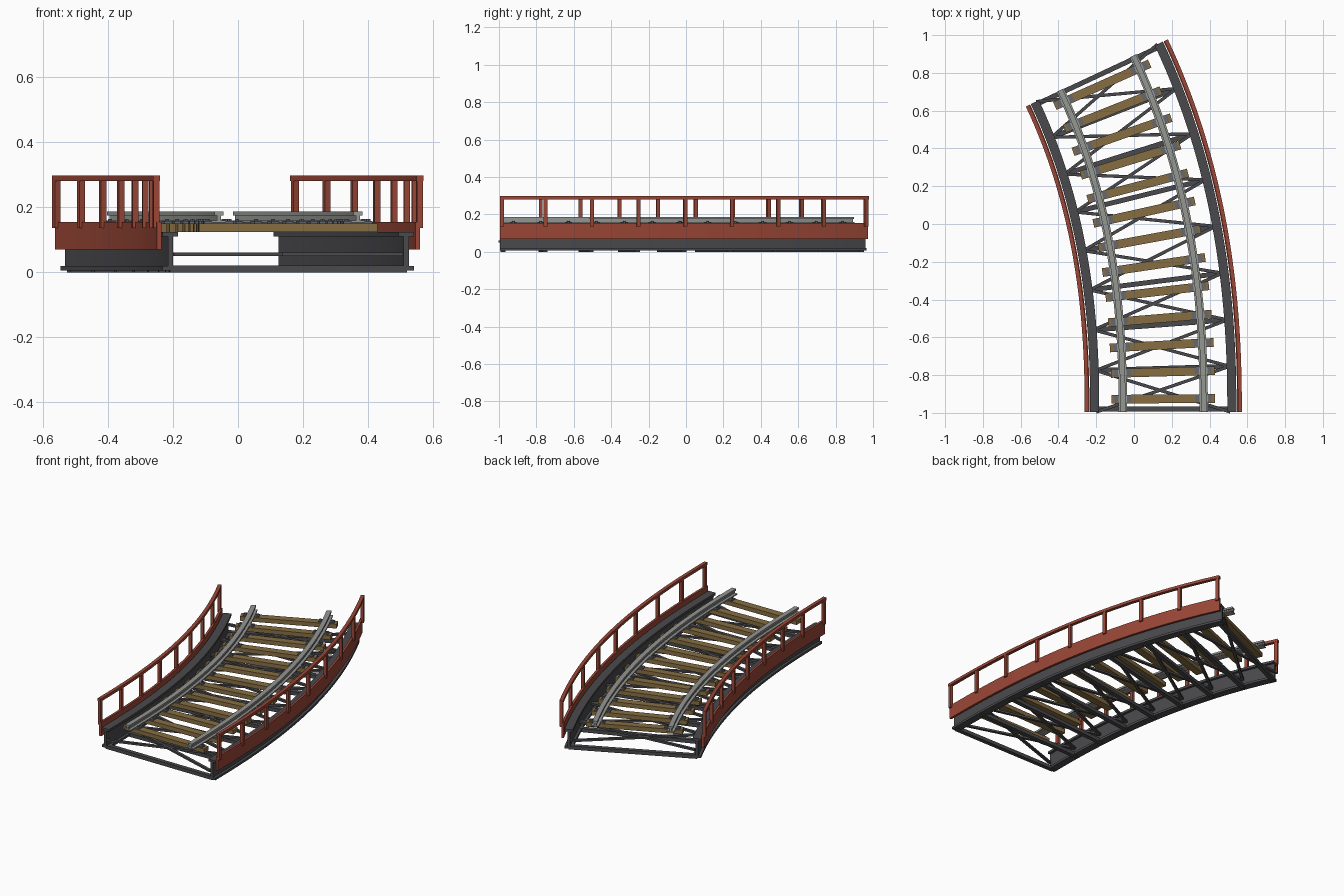
import bpy, bmesh, math
from mathutils import Vector, Matrix

if "Cube" in bpy.data.objects:
    bpy.data.objects.remove(bpy.data.objects["Cube"])

LENGTH, TURN, EASE = 1.845, math.radians(25.3), 1.28
START = Vector((0.155, -0.995, 0))


def material(name, rgb):
    m = bpy.data.materials.new(name)
    m.diffuse_color = (*rgb, 1)
    m.use_nodes = True
    m.node_tree.nodes["Principled BSDF"].inputs["Base Color"].default_value = m.diffuse_color
    return m


RED = material("red_paint", (0.32, 0.062, 0.037))
DARK = material("dark_steel", (0.068, 0.068, 0.074))
STEEL = material("rail_steel", (0.30, 0.31, 0.29))
WOOD = material("timber", (0.24, 0.155, 0.055))
CHAIR = material("chair_iron", (0.13, 0.14, 0.16))


def heading(u):
    return TURN * u ** EASE


# Centre line integrated from its heading
STEPS = 480
PATH = [START.copy()]
for k in range(STEPS):
    a = heading((k + 0.5) / STEPS)
    PATH.append(PATH[-1] + Vector((-math.sin(a), math.cos(a), 0)) * LENGTH / STEPS)


def place(u, offset, z):
    """Point at fraction u along the bridge, offset to the right, height z."""
    a = heading(u)
    p = PATH[round(u * STEPS)]
    return p + Vector((math.cos(a) * offset, math.sin(a) * offset, z))


def finish(bm, name, mat, smooth=False):
    bmesh.ops.recalc_face_normals(bm, faces=bm.faces)
    me = bpy.data.meshes.new(name)
    bm.to_mesh(me)
    bm.free()
    me.materials.append(mat)
    ob = bpy.data.objects.new(name, me)
    bpy.context.collection.objects.link(ob)
    if smooth:
        bpy.context.view_layer.objects.active = ob
        ob.select_set(True)
        bpy.ops.object.shade_smooth_by_angle(angle=math.radians(30))
        ob.select_set(False)


def sweep(name, profile, mat, n=32):
    """Sweep a closed (offset, z) profile along the curved centre line."""
    bm = bmesh.new()
    rings = [[bm.verts.new(place(i / n, o, z)) for o, z in profile] for i in range(n + 1)]
    m = len(profile)
    for r, s in zip(rings, rings[1:]):
        for j in range(m):
            bm.faces.new((r[j], r[(j + 1) % m], s[(j + 1) % m], s[j]))
    bm.faces.new(rings[0])
    bm.faces.new(rings[-1])
    finish(bm, name, mat, True)


def rect(x0, x1, z0, z1):
    return [(x0, z0), (x1, z0), (x1, z1), (x0, z1)]


def i_profile(c, foot, head, web, z0, z1, tf, th):
    """I-shaped section: half widths of foot, head and web, flange thicknesses."""
    right = [(foot, z0), (foot, z0 + tf), (web, z0 + tf),
             (web, z1 - th), (head, z1 - th), (head, z1)]
    return [(c + x, z) for x, z in right] + [(c - x, z) for x, z in reversed(right)]


def box(bm, centre, size, angle):
    mat = (Matrix.Translation(centre) @ Matrix.Rotation(angle, 4, 'Z')
           @ Matrix.Diagonal((*size, 1)))
    bmesh.ops.create_cube(bm, size=1, matrix=mat)


def bar(bm, a, b, width, height):
    """Flat bar between two points at the same height."""
    d = b - a
    box(bm, (a + b) / 2, (d.length, width, height), math.atan2(d.y, d.x))


# Girders, side plates, handrails, posts and running rails on both sides
for side, tag in ((-1, "inner"), (1, "outer")):
    sweep(tag + "_girder", i_profile(side * 0.363, 0.024, 0.024, 0.008,
                                     0.006, 0.125, 0.014, 0.014), DARK)
    sweep(tag + "_side_plate", rect(side * 0.391, side * 0.405, 0.07, 0.155), RED)
    sweep(tag + "_handrail", rect(side * 0.395, side * 0.416, 0.281, 0.298), RED)
    sweep(tag + "_running_rail", i_profile(side * 0.214, 0.022, 0.014, 0.006,
                                           0.153, 0.187, 0.007, 0.012), STEEL)
    bm = bmesh.new()
    for i in range(9):
        u = min(max(i / 8, 0.006), 0.994)
        box(bm, place(u, side * 0.4055, 0.2095), (0.018, 0.02, 0.147), heading(u))
    finish(bm, tag + "_handrail_posts", RED)

# Lower cross beams at every panel point
bm = bmesh.new()
for i in range(9):
    u = min(max(i / 8, 0.008), 0.992)
    bar(bm, place(u, -0.365, 0.011), place(u, 0.365, 0.011), 0.026, 0.022)
finish(bm, "cross_beams", DARK)

# Crossed diagonal bracing in each panel
bm = bmesh.new()
for i in range(8):
    for s in (-1, 1):
        bar(bm, place(i / 8, s * 0.355, 0.056), place((i + 1) / 8, -s * 0.355, 0.056),
            0.017, 0.012)
finish(bm, "diagonal_braces", DARK)

# Sleepers, rail chairs and bolts
sleepers, chairs, bolts = bmesh.new(), bmesh.new(), bmesh.new()
for i in range(13):
    u = (i + 0.5) / 13
    a = heading(u)
    box(sleepers, place(u, 0, 0.138), (0.55, 0.046, 0.026), a)
    for s in (-1, 1):
        box(chairs, place(u, s * 0.214, 0.154), (0.09, 0.036, 0.008), a)
        for d in (-0.033, 0.033):
            bmesh.ops.create_cone(bolts, cap_ends=True, segments=6, radius1=0.007,
                                  radius2=0.007, depth=0.008,
                                  matrix=Matrix.Translation(place(u, s * 0.214 + d, 0.161)))
finish(sleepers, "sleepers", WOOD)
finish(chairs, "rail_chairs", CHAIR)
finish(bolts, "chair_bolts", CHAIR)
